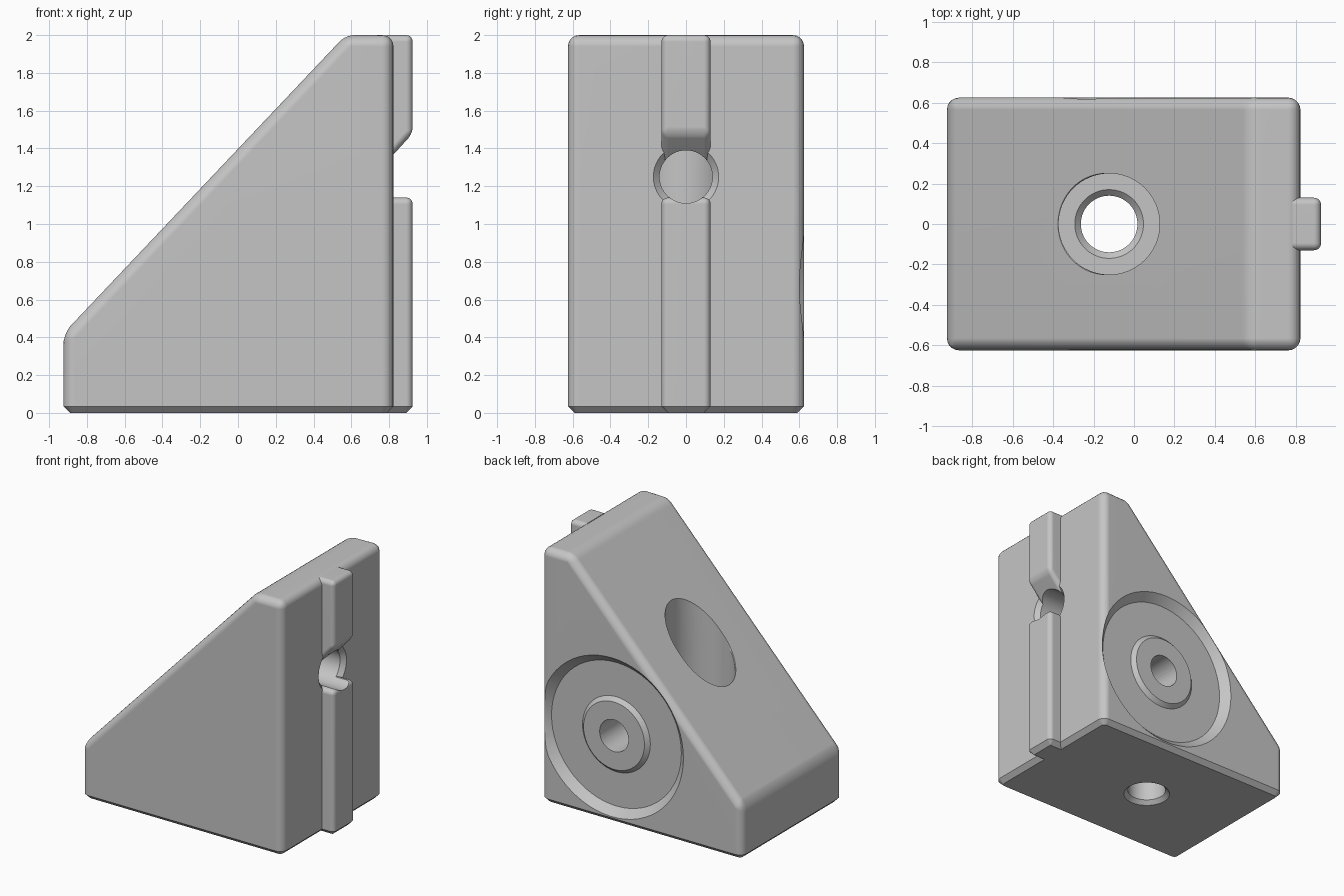
import bpy, bmesh, math
from mathutils import Matrix

cube = bpy.data.objects.get("Cube")
if cube:
    bpy.data.objects.remove(cube, do_unlink=True)

shade = (0.56, 0.56, 0.56, 1)
grey = bpy.data.materials.new("plain_grey")
grey.use_nodes = True
grey.diffuse_color = shade
grey.node_tree.nodes["Principled BSDF"].inputs["Base Color"].default_value = shade


def finish(name, bm):
    bmesh.ops.recalc_face_normals(bm, faces=bm.faces)
    if bm.calc_volume(signed=True) < 0:
        bmesh.ops.reverse_faces(bm, faces=bm.faces)
    mesh = bpy.data.meshes.new(name)
    bm.to_mesh(mesh)
    bm.free()
    mesh.materials.append(grey)
    obj = bpy.data.objects.new(name, mesh)
    bpy.context.collection.objects.link(obj)
    return obj


def prism(name, profile, y0, y1, radius, rounded, chamfered):
    """Extrude an XZ profile along Y, round chosen edges, chamfer the bottom."""
    bm = bmesh.new()
    face = bm.faces.new([bm.verts.new((x, y0, z)) for x, z in profile])
    new = bmesh.ops.extrude_face_region(bm, geom=[face])["geom"]
    for v in new:
        if isinstance(v, bmesh.types.BMVert):
            v.co.y = y1
    if not any(len(e.link_faces) != 2 for e in bm.edges):
        bmesh.ops.recalc_face_normals(bm, faces=bm.faces)
    edges = [e for e in bm.edges if rounded(*(v.co for v in e.verts))]
    bmesh.ops.bevel(bm, geom=edges, offset=radius, offset_type='OFFSET',
                    segments=5, profile=0.5, affect='EDGES', clamp_overlap=True)
    edges = [e for e in bm.edges if chamfered(*(v.co for v in e.verts))]
    bmesh.ops.bevel(bm, geom=edges, offset=0.035, segments=1,
                    affect='EDGES', clamp_overlap=True)
    return finish(name, bm)


def lathe(name, profile, centre, axis):
    """Closed solid turned about an axis; profile is (position, radius)."""
    bm = bmesh.new()
    verts = [bm.verts.new((r, 0, p)) for p, r in profile]
    edges = [bm.edges.new(pair) for pair in zip(verts, verts[1:])]
    bmesh.ops.spin(bm, geom=verts + edges, cent=(0, 0, 0), axis=(0, 0, 1),
                   angle=math.tau, steps=64, use_duplicate=False)
    bmesh.ops.remove_doubles(bm, verts=bm.verts, dist=0.0001)
    turn = {'X': Matrix.Rotation(math.pi / 2, 4, 'Y'),
            'Y': Matrix.Rotation(-math.pi / 2, 4, 'X'),
            'Z': Matrix.Identity(4)}[axis]
    bm.transform(Matrix.Translation(centre) @ turn)
    obj = finish(name, bm)
    obj.hide_render = True
    return obj


def cut(obj, cutters):
    for c in cutters:
        mod = obj.modifiers.new(c.name, 'BOOLEAN')
        mod.operation, mod.solver, mod.object = 'DIFFERENCE', 'EXACT', c
    bpy.ops.object.select_all(action='DESELECT')
    bpy.context.view_layer.objects.active = obj
    obj.select_set(True)
    for c in cutters:
        bpy.ops.object.modifier_apply(modifier=c.name)
    bpy.ops.object.shade_smooth_by_angle(angle=math.radians(30))
    # Keep the large faces evenly flat beside the rounded edges
    flat = obj.modifiers.new("flat_faces", 'WEIGHTED_NORMAL')
    flat.keep_sharp = True


def at_bottom(a, b):
    return max(a.z, b.z) < 0.001


# Wedge body: every edge rounded except the chamfered base
def body_rounded(a, b):
    return not at_bottom(a, b)


body = prism("wedge_body",
             [(-0.925, 0), (0.823, 0), (0.823, 2), (0.57, 2), (-0.925, 0.42)],
             -0.625, 0.625, 0.06, body_rounded, at_bottom)


# Guide rail in two pieces, split around the bolt hole
def rail_rounded(a, b):
    return max(a.x, b.x) > 0.9 and not at_bottom(a, b)


def rail_chamfered(a, b):
    return at_bottom(a, b) and max(a.x, b.x) > 0.8


root, tip = 0.785, 0.925
lower_rail = prism("lower_rail", [(root, 0), (tip, 0), (tip, 1.14), (root, 1.14)],
                   -0.13, 0.13, 0.035, rail_rounded, rail_chamfered)
upper_rail = prism("upper_rail", [(root, 1.326), (tip, 1.48), (tip, 2), (root, 2)],
                   -0.13, 0.13, 0.035, rail_rounded, rail_chamfered)

# Counterbored bolt holes, one horizontal and one vertical
hole, rim, head = 0.14, 0.17, 0.25
side_bolt = lathe("side_bolt_cutter",
                  [(-2, 0), (-2, head), (0.5, head), (0.5, rim), (0.53, hole),
                   (0.79, hole), (0.83, rim + 0.01), (0.83, 0)], (0, 0, 1.25), 'X')
base_bolt = lathe("base_bolt_cutter",
                  [(-0.01, 0), (-0.01, rim + 0.01), (0.03, hole), (0.29, hole),
                   (0.32, rim), (0.32, head), (3, head), (3, 0)], (-0.123, 0, 0), 'Z')
rail_hole = lathe("rail_hole_cutter", [(0.5, 0), (0.5, hole), (1.2, hole), (1.2, 0)],
                  (0, 0, 1.25), 'X')

# Round tapered pocket in the back, with a raised boss around a blind hole
pocket = lathe("pocket_cutter",
               [(-0.06, 0), (-0.06, 0.565), (0.02, 0.645), (0.02, 0)],
               (0.21, 0.625, 0.67), 'Y')
boss = lathe("pocket_boss",
             [(-0.1, 0), (-0.1, 0.295), (-0.06, 0.295), (-0.03, 0.265), (-0.03, 0)],
             (0.21, 0.625, 0.67), 'Y')
boss.hide_render = False
blind_hole = lathe("blind_hole_cutter",
                   [(-0.35, 0), (-0.35, 0.125), (0.1, 0.125), (0.1, 0)],
                   (0.21, 0.625, 0.67), 'Y')

cut(body, [pocket, blind_hole, side_bolt, base_bolt])
cut(boss, [blind_hole])
for rail in (lower_rail, upper_rail):
    cut(rail, [rail_hole])
for helper in (side_bolt, base_bolt, rail_hole, pocket, blind_hole):
    bpy.data.objects.remove(helper, do_unlink=True)
